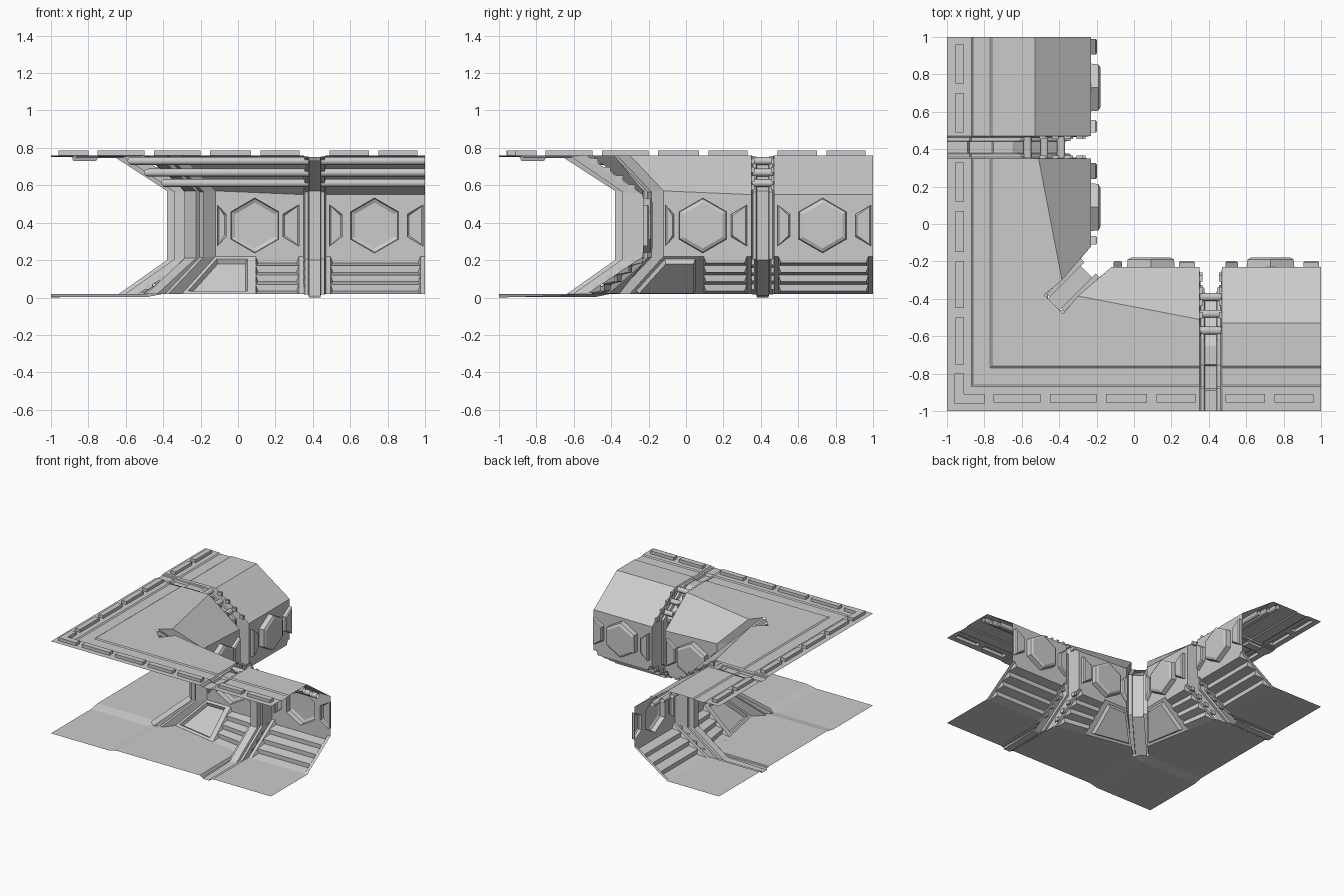
import bpy, bmesh, math
from mathutils import Vector

if "Cube" in bpy.data.objects:
    bpy.data.objects.remove(bpy.data.objects["Cube"])

# Every part is built for the arm along x, then mirrored over the x=y diagonal.
class Part:
    def __init__(self, name):
        self.name, self.bm = name, bmesh.new()

    def face(self, *pts):
        self.bm.faces.new([self.bm.verts.new(p) for p in pts])

    def loft(self, rows, closed=False):
        for a, b in zip(rows, rows[1:]):
            n = len(a)
            for i in range(n if closed else n - 1):
                j = (i + 1) % n
                self.face(a[i], a[j], b[j], b[i])

    def fill(self, *loops):
        # flat sheet with holes
        edges = []
        for lp in loops:
            vs = [self.bm.verts.new(p) for p in lp]
            edges += [self.bm.edges.new((vs[i], vs[i - 1])) for i in range(len(vs))]
        d = Vector(loops[0][1]) - Vector(loops[0][0])
        nrm = d.cross(Vector(loops[0][2]) - Vector(loops[0][1]))
        bmesh.ops.triangle_fill(self.bm, edges=edges, use_beauty=True, normal=nrm)

    def done(self):
        bm = self.bm
        for f in list(bm.faces):
            bm.faces.new([bm.verts.new((v.co.y, v.co.x, v.co.z)) for v in reversed(f.verts)])
        bmesh.ops.remove_doubles(bm, verts=bm.verts, dist=0.0005)
        bmesh.ops.recalc_face_normals(bm, faces=bm.faces)
        me = bpy.data.meshes.new(self.name)
        bm.to_mesh(me)
        bm.free()
        ob = bpy.data.objects.new(self.name, me)
        bpy.context.collection.objects.link(ob)
        return ob


def rect(x0, x1, y0, y1, z):
    return [(x0, y0, z), (x1, y0, z), (x1, y1, z), (x0, y1, z)]

def lerp(a, b, t):
    return tuple(p + (q - p) * t for p, q in zip(a, b))

TOP, FLOOR, WALL = 0.76, 0.02, -0.23
C_TOP, C_BOT = (-0.30, -0.385), (-0.12, WALL)   # section ends beside the corner rib

# Ceiling: light border, shallow groove and inner sheet
ceiling = Part("ceiling")
lights = Part("ceiling_lights")
spans = [(-0.75, -0.50), (-0.45, -0.20), (-0.15, 0.07), (0.12, 0.33), (0.49, 0.70), (0.75, 0.96)]
holes = [rect(a, b, -0.955, -0.91, TOP) for a, b in spans]
ceiling.fill([(-1, -1, TOP), (0.35, -1, TOP), (0.35, -0.87, TOP), (-0.87, -0.87, TOP)], *holes[:4])
ceiling.fill(rect(0.47, 1, -1, -0.87, TOP), *holes[4:])
groove = [(-0.87, TOP), (-0.86, 0.753), (-0.77, 0.753), (-0.76, TOP)]
ceiling.loft([[(y, y, z), (0.35, y, z)] for y, z in groove])
ceiling.loft([[(0.47, y, z), (1, y, z)] for y, z in groove])
ceiling.face(*rect(0.47, 1, -0.76, -0.53, TOP))
ceiling.fill([(-0.76, -0.76, TOP), (0.35, -0.76, TOP), (0.35, -0.51, TOP), (*C_TOP, TOP),
              (-0.38, -0.48, TOP), (-0.43, -0.43, TOP)])
ceiling.done()
for h in holes:
    up = [(x, y, 0.785) for x, y, z in h]
    lights.loft([h, up], closed=True)
    lights.face(*up)
ell = [(-0.96, -0.96), (-0.80, -0.96), (-0.80, -0.91), (-0.91, -0.91)]
lights.loft([[(x, y, TOP) for x, y in ell], [(x, y, 0.785) for x, y in ell]])
lights.face(*[(x, y, 0.785) for x, y in ell])
lights.done()

# Upper slopes
slope = Part("upper_slope")
slope.face((0.47, -0.53, TOP), (1, -0.53, TOP), (1, WALL, 0.55), (0.47, WALL, 0.55))
slope.face((0.35, -0.51, TOP), (*C_TOP, TOP), (*C_BOT, 0.57), (0.35, WALL, 0.55))
slope.done()

# Walls with hexagon and trapezoid recesses that bulge outwards
wall, bulge = Part("wall"), Part("wall_recesses")

def hexagon(cx, r, y):
    return [(cx + r * math.sin(k * math.pi / 3), y, 0.385 + r * math.cos(k * math.pi / 3)) for k in range(6)]

def trap(xn, xw, y, s=0.0):
    e = s if xw > xn else -s
    return [(xn + e, y, 0.325 + s), (xw - e, y, 0.275 + s), (xw - e, y, 0.495 - s), (xn + e, y, 0.445 - s)]

for outline, cx, traps in (
        ([(-0.12, 0.22), (0.35, 0.22), (0.35, 0.55), (-0.12, 0.57)], 0.09, [(0.24, 0.325), (-0.065, -0.11)]),
        ([(0.47, 0.22), (1, 0.22), (1, 0.55), (0.47, 0.55)], 0.73, [(0.555, 0.49), (0.905, 0.99)])):
    wall.fill([(x, WALL, z) for x, z in outline], hexagon(cx, 0.147, WALL), *[trap(a, b, WALL) for a, b in traps])
    rings = [hexagon(cx, 0.147, WALL), hexagon(cx, 0.143, -0.19), hexagon(cx, 0.122, -0.18)]
    bulge.loft(rings, closed=True)
    bulge.face(*rings[-1])
    for a, b in traps:
        rings = [trap(a, b, WALL), trap(a, b, -0.205), trap(a, b, -0.197, 0.008)]
        bulge.loft(rings, closed=True)
        bulge.face(*rings[-1])
wall.done()
bulge.done()

# Lower slopes: stepped louvres and a bevelled panel next to the corner
louvre, panel = Part("lower_louvres"), Part("lower_panel")

def louvres(xa, xb, ya, yb, m=0.025, n=4):
    def line(x):
        y1 = ya + (yb - ya) * (x - xa) / (xb - xa)
        return (x, WALL, 0.22), (x, y1, FLOOR)
    rows = [line(xa), line(xa + m), line(xb - m), line(xb)]
    louvre.loft(rows[:2])
    louvre.loft(rows[2:])
    (a0, a1), (b0, b1) = rows[1], rows[2]
    for i in range(n):
        p, q = lerp(a0, a1, i / n), lerp(a0, a1, (i + 1) / n)
        r, s = lerp(b0, b1, i / n), lerp(b0, b1, (i + 1) / n)
        pd, rd = (p[0] + .012, p[1], p[2] - 0.035), (r[0] - .012, r[1], r[2] - 0.035)
        louvre.face(p, r, rd, pd)
        louvre.face(pd, rd, s, q)
        louvre.face(p, pd, q)
        louvre.face(r, rd, s)

louvres(0.47, 1, -0.53, -0.53)
louvres(0.07, 0.35, -0.456, -0.51)
louvre.done()
outer = [Vector(p) for p in ((*C_BOT, 0.22), (0.07, WALL, 0.22), (0.07, -0.456, FLOOR), (*C_TOP, FLOOR))]
mid = sum(outer, Vector()) / 4
push = Vector((0, 0.018, -0.02))
ring1 = [p.lerp(mid, 0.14) for p in outer]
ring2 = [p.lerp(mid, 0.22) + push for p in outer]
panel.loft([outer, ring1, ring2], closed=True)
panel.face(*ring2)
panel.done()

# Floor with a slightly sunken corner square
floor = Part("floor")
floor.face(*rect(0.47, 1, -1, -0.53, FLOOR))
floor.fill([(-0.40, -1, FLOOR), (0.35, -1, FLOOR), (0.35, -0.51, FLOOR), (*C_TOP, FLOOR), (-0.40, -0.48, FLOOR)])
floor.face((-0.48, -1, 0.004), (-0.40, -1, FLOOR), (-0.40, -0.48, FLOOR), (-0.48, -0.48, 0.004))
floor.face((-1, -1, 0.004), (-0.48, -1, 0.004), (-0.48, -0.48, 0.004))
floor.face((-0.48, -0.48, 0.004), (-0.40, -0.48, FLOOR), (-0.43, -0.43, FLOOR))
floor.done()

# Arm rib: cross-section lofted from the wall line to a deep inner line
rib = Part("arm_rib")
edge = [(-1, TOP), (-0.87, TOP), (-0.86, 0.755), (-0.77, 0.755), (-0.76, TOP), (-0.53, TOP),
        (WALL, 0.55), (WALL, 0.22), (-0.53, FLOOR), (-1, FLOOR)]
shelf = [(-1, 0.755), (-0.88, 0.755), (-0.87, 0.745), (-0.76, 0.745), (-0.75, 0.75), (-0.61, 0.75),
         (-0.34, 0.565), (-0.34, 0.205), (-0.61, 0.015), (-1, 0.015)]
inner = [(-1, 0.75), (-0.89, 0.75), (-0.88, 0.73), (-0.76, 0.73), (-0.75, 0.745), (-0.65, 0.745),
         (-0.38, 0.57), (-0.38, 0.20), (-0.65, 0.01), (-1, 0.0)]
half = [(0.06, edge), (0.053, shelf), (0.035, shelf), (0.03, inner)]
rib.loft([[(0.41 - w, y, z) for y, z in pr] for w, pr in half]
         + [[(0.41 + w, y, z) for y, z in pr] for w, pr in reversed(half)])
# small clips along the rib flanks
for sx in (0.357, 0.463):
    for k in range(4):
        t = 0.15 + k * 0.22
        for (a, b) in (((-0.53, TOP), (WALL, 0.55)), ((WALL, 0.22), (-0.53, FLOOR))):
            y, z = lerp(a, b, t)
            r = [rect(sx - 0.008, sx + 0.008, y - 0.02, y + 0.015, z + dz) for dz in (-0.015, 0.015)]
            rib.loft(r, closed=True)
            rib.face(*r[0])
            rib.face(*r[1])
rib.done()

# Diagonal corner rib (half of it, the mirror adds the rest)
corner = Part("corner_rib")
c_edge = [(-0.3425, TOP, 0.0425), (-0.175, 0.57, 0.055), (-0.175, 0.22, 0.055), (-0.3425, FLOOR, 0.0425)]
c_shelf = [(-0.42, TOP, 0.05), (-0.235, 0.565, 0.05), (-0.235, 0.215, 0.05), (-0.42, FLOOR, 0.05)]
c_in = [(-0.45, TOP - 0.01, 0.03), (-0.255, 0.57, 0.03), (-0.255, 0.21, 0.03), (-0.46, FLOOR, 0.03)]
rows = [[(d + s, d - s, z) for d, z, s in pr] for pr in (c_edge, c_shelf)]
rows.append([(d + 0.03, d - 0.03, z) for d, z, s in c_shelf])
rows.append([(d + s, d - s, z) for d, z, s in c_in])
rows.append([(d, d, z) for d, z, s in c_in])
corner.loft(rows)
corner.done()

# Three pipes under the upper slope, mitred at the corner
pipes = Part("pipes")
for y, z in ((-0.57, 0.73), (-0.48, 0.668), (-0.39, 0.612)):
    circ = [(y + 0.021 * math.cos(k * math.pi / 6), z + 0.021 * math.sin(k * math.pi / 6)) for k in range(12)]
    pipes.loft([[(a, a, b) for a, b in circ], [(1, a, b) for a, b in circ]], closed=True)
ob = pipes.done()
bpy.context.view_layer.objects.active = ob
ob.select_set(True)
bpy.ops.object.shade_smooth_by_angle(angle=math.radians(40))
